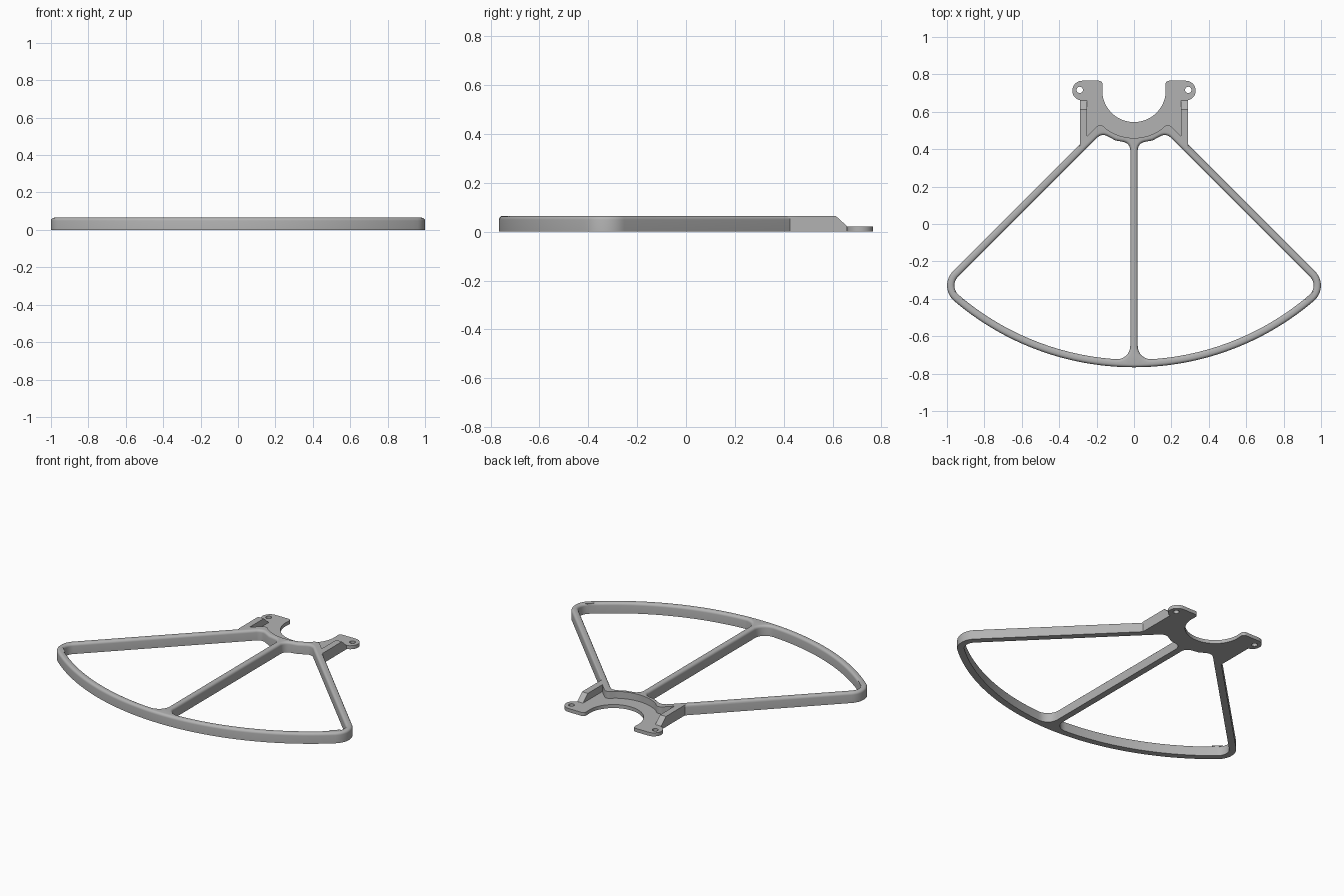
import bpy
import bmesh
from math import sin, cos, tan, asin, atan2, pi, radians, degrees, sqrt
from mathutils import Vector

if "Cube" in bpy.data.objects:
    bpy.data.objects.remove(bpy.data.objects["Cube"])

HEIGHT, PLATE, ROUND = 0.065, 0.022, 0.016
RIM_R, WIDTH = 1.481, 0.04
CENTRE = Vector((0, 0.715))          # centre of the motor opening

grey = bpy.data.materials.new("plastic_grey")
grey.use_nodes = True
grey.diffuse_color = (0.45, 0.45, 0.45, 1)
grey.node_tree.nodes["Principled BSDF"].inputs["Base Color"].default_value = (0.45, 0.45, 0.45, 1)


def polar(r, deg, c=CENTRE):
    return c + r * Vector((cos(radians(deg)), sin(radians(deg))))


def arc(r, a, b, n, c=CENTRE):
    return [polar(r, a + (b - a) * i / n, c) for i in range(n + 1)]


def fillet(before, p, after, r, n=8):
    """Arc of radius r that rounds the corner p."""
    p = Vector(p)
    u = (Vector(before) - p).normalized()
    v = (Vector(after) - p).normalized()
    half = u.angle(v) / 2
    c = p + (u + v).normalized() * r / sin(half)
    s, e = p + u * r / tan(half) - c, p + v * r / tan(half) - c
    a = atan2(s.y, s.x)
    d = (atan2(e.y, e.x) - a + pi) % (2 * pi) - pi
    return arc(r, degrees(a), degrees(a + d), n, c)


def sector_corner(radius, inset, r):
    """Arc end angle and tip where a rim arc meets the diagonal arm."""
    phi = asin((inset + r) / (radius - r))
    along = (radius - inset * sin(phi)) / cos(phi)
    tip = polar(along, -45) - inset * Vector((1, 1)).normalized()
    return -45 - degrees(phi), tip


def mirrored(pts):
    return [Vector((-p[0], p[1])) for p in reversed(pts)]


def whole(half):
    return half + [p for p in mirrored(half) if p.x < -1e-5]


def oriented(pts, ccw):
    pts = [Vector(p) for p in pts]
    pts = [p for i, p in enumerate(pts) if (p - pts[i - 1]).length > 1e-5]
    area = sum(pts[i - 1].cross(p) for i, p in enumerate(pts))
    return pts if (area > 0) == ccw else pts[::-1]


def inset_loop(pts, d, sharp_from):
    """Move a loop into the material, leaving points behind sharp_from."""
    out = []
    for i, p in enumerate(pts):
        a = (p - pts[i - 1]).normalized()
        b = (pts[(i + 1) % len(pts)] - p).normalized()
        n = Vector((-a.y - b.y, a.x + b.x)).normalized()
        k = d / max(0.5, n.dot(Vector((-a.y, a.x))))
        out.append(p if p.y > sharp_from else p + n * k)
    return out


def solid(name, loops, levels, sharp_from=9, sideways=False):
    """Stack the loops (outline first, then holes) at (z, inset) levels."""
    bm = bmesh.new()
    caps = [[], []]
    for k, pts in enumerate(loops):
        pts = oriented(pts, k == 0)
        limit = sharp_from if k == 0 else 9
        rings = [[bm.verts.new((*p, z)) for p in inset_loop(pts, d, limit)] for z, d in levels]
        n = len(pts)
        for lo, hi in zip(rings, rings[1:]):
            for i in range(n):
                j = (i + 1) % n
                bm.faces.new((lo[i], lo[j], hi[j], hi[i]))
        for cap, ring in zip(caps, (rings[0], rings[-1])):
            cap += [bm.edges.get((ring[i - 1], ring[i])) for i in range(n)]
    for cap in caps:
        bmesh.ops.triangle_fill(bm, edges=cap, use_beauty=True)
    bmesh.ops.recalc_face_normals(bm, faces=bm.faces)
    if sideways:
        for v in bm.verts:
            v.co = v.co.zxy
    mesh = bpy.data.meshes.new(name)
    bm.to_mesh(mesh)
    bm.free()
    mesh.materials.append(grey)
    ob = bpy.data.objects.new(name, mesh)
    bpy.context.collection.objects.link(ob)
    bpy.ops.object.select_all(action='DESELECT')
    ob.select_set(True)
    bpy.context.view_layer.objects.active = ob
    bpy.ops.object.shade_smooth_by_angle(angle=radians(32))
    return ob


# Shared edge between the raised rim and the thin mounting plate
hub_arc = arc(0.255, -90, -56, 12)
hub_edge = hub_arc + fillet(hub_arc[-1], (0.18, 0.54), (0.25, 0.47), 0.03) + [Vector((0.25, 0.47))]

# Outline of the guard
end, tip = sector_corner(RIM_R, 0, 0.108)
rim_arc = arc(RIM_R, -90, end, 32)
outline = (rim_arc + fillet(rim_arc[-1], tip, (0.295, 0.42), 0.108, 12)
           + [(0.295, 0.42), (0.29, 0.425), (0.29, 0.47)] + hub_edge[::-1])

# Opening on one side of the centre bar
inner = RIM_R - WIDTH
end, tip = sector_corner(inner, WIDTH, 0.066)
inner_arc = arc(inner, -86, end, 30)
foot = (0.02, CENTRE.y - sqrt(inner ** 2 - 0.02 ** 2))
shoulder, neck, root = (0.172, 0.486), (0.1, 0.447), (0.02, 0.432)
opening = (fillet(root, foot, inner_arc[0], 0.07) + inner_arc
           + fillet(inner_arc[-1], tip, shoulder, 0.066, 12)
           + fillet(tip, shoulder, neck, 0.045) + [neck]
           + fillet(neck, root, foot, 0.045))

# Raised frame with rounded top edges
levels = [(0, 0)] + [(HEIGHT - ROUND * (1 - sin(a)), ROUND * (1 - cos(a)))
                     for a in (radians(18 * i) for i in range(6))]
solid("guard_frame", [whole(outline), opening, mirrored(opening)], levels, sharp_from=0.422)

# Mounting plate with ears, screw holes and motor opening
ear = arc(0.053, -90, 90, 16, Vector((0.277, 0.713)))
plate = (hub_edge + [(0.25, 0.66)] + ear
         + fillet(ear[-1], (0.168, 0.766), (0.168, 0.72), 0.02)
         + arc(0.17, -5, -90, 24))
hole = arc(0.017, 0, 345, 23, Vector((0.29, 0.717)))
solid("mounting_plate", [whole(plate), hole, mirrored(hole)], [(0, 0), (PLATE, 0)])

# Side walls sloping down to the ears
profile = [(0.47, 0), (0.66, 0), (0.66, PLATE), (0.613, HEIGHT), (0.47, HEIGHT)]
walls = solid("side_walls", [profile], [(0.25, 0), (0.29, 0)], sideways=True)
walls.modifiers.new("Mirror", 'MIRROR')
